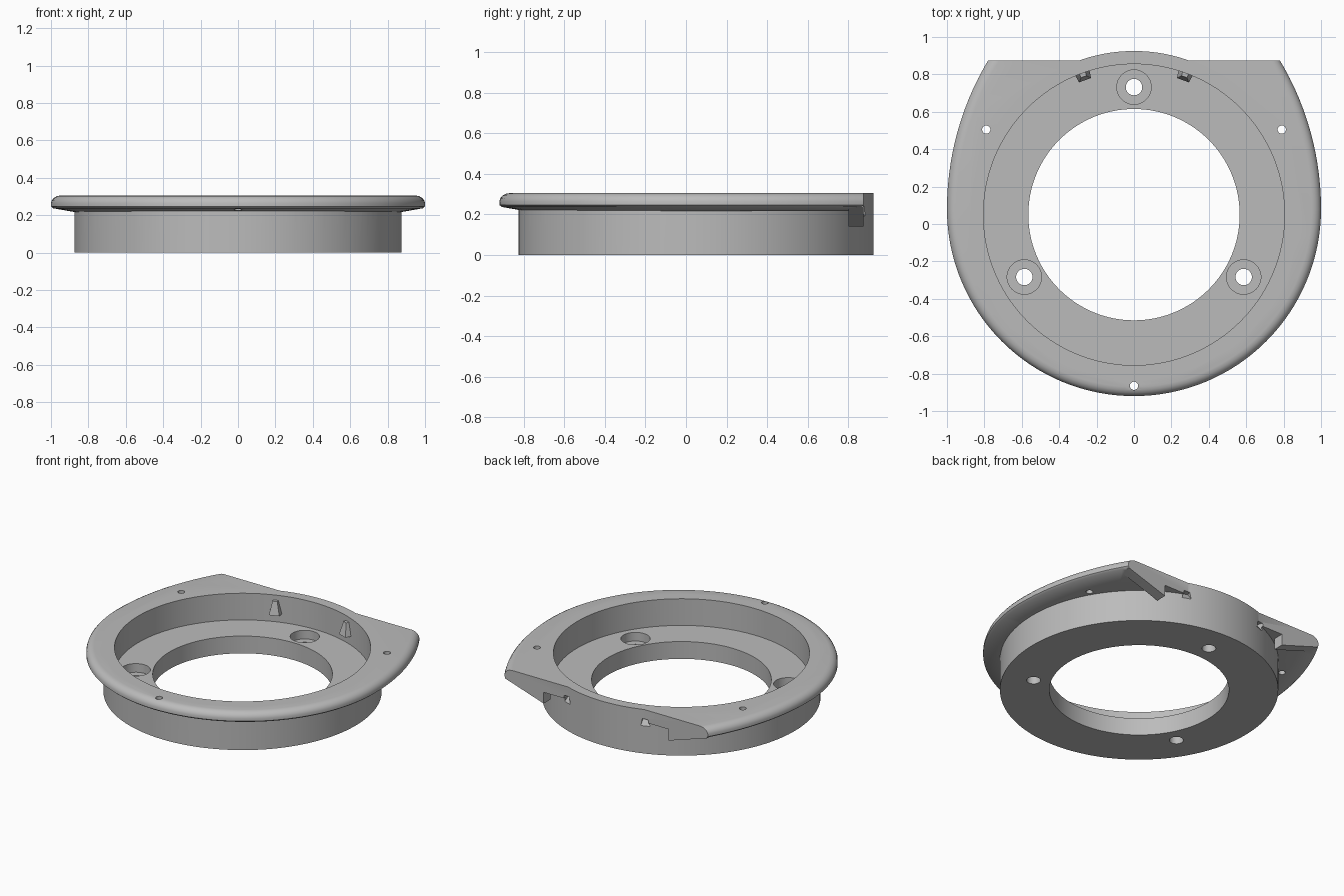
import bpy, bmesh, math
from mathutils import Vector, Matrix

if "Cube" in bpy.data.objects:
    bpy.data.objects.remove(bpy.data.objects["Cube"])

CY = 0.05          # centre of the round housing along y
TOP = 0.305
FLOOR = 0.12
BACK = 0.875

grey = bpy.data.materials.new("plain grey")
grey.use_nodes = True
grey.diffuse_color = (0.5, 0.5, 0.5, 1)
grey.node_tree.nodes["Principled BSDF"].inputs["Base Color"].default_value = (0.5, 0.5, 0.5, 1)


def finish(name, bm):
    bmesh.ops.recalc_face_normals(bm, faces=bm.faces[:])
    mesh = bpy.data.meshes.new(name)
    bm.to_mesh(mesh)
    bm.free()
    mesh.materials.append(grey)
    obj = bpy.data.objects.new(name, mesh)
    bpy.context.collection.objects.link(obj)
    return obj


def cylinder(name, x, y, radius, z0, z1, sides=128):
    bm = bmesh.new()
    bmesh.ops.create_cone(bm, cap_ends=True, segments=sides, radius1=radius, radius2=radius,
                          depth=z1 - z0, matrix=Matrix.Translation((x, y, (z0 + z1) / 2)))
    return finish(name, bm)


def hull(name, points):
    bm = bmesh.new()
    for p in points:
        bm.verts.new(p)
    bmesh.ops.convex_hull(bm, input=bm.verts[:])
    return finish(name, bm)


def combine(target, tool, operation):
    """Apply one boolean and remove the tool object."""
    tool.hide_render = True
    mod = target.modifiers.new("cut", "BOOLEAN")
    mod.operation, mod.object, mod.solver = operation, tool, "EXACT"
    graph = bpy.context.evaluated_depsgraph_get()
    graph.update()
    mesh = bpy.data.meshes.new_from_object(target.evaluated_get(graph))
    target.modifiers.clear()
    target.data = mesh
    bpy.data.objects.remove(tool)


def outline(inset):
    """Front half circle with two flatter arcs running to the back."""
    cy, big = 0.08, 1.546
    right = [(1 - big + (big - inset) * math.cos(a), cy + (big - inset) * math.sin(a))
             for a in (math.radians(36) * i / 16 for i in range(17))]
    front = [((1 - inset) * math.cos(a), cy + (1 - inset) * math.sin(a))
             for a in (-math.pi * i / 64 for i in range(1, 64))]
    left = [(-x, y) for x, y in right]
    return right[::-1] + front + left


# Flange: stacked outlines with a rounded upper edge and sloping underside
bm = bmesh.new()
rings = []
for inset, z in [(0.12, 0.218), (0.012, 0.237), (0, 0.247), (0, 0.265), (0.005, 0.28),
                 (0.016, 0.293), (0.032, 0.302), (0.05, TOP)]:
    rings.append([bm.verts.new((x, y, z)) for x, y in outline(inset)])
for low, high in zip(rings, rings[1:]):
    n = len(low)
    for i in range(n):
        j = (i + 1) % n
        bm.faces.new((low[i], low[j], high[j], high[i]))
bm.faces.new(rings[0])
bm.faces.new(rings[-1])
flange = finish("flange", bm)
back_cut = hull("back_cutter", [(x, y, z) for x in (-2, 2) for y in (BACK, 2) for z in (-1, 1)])
combine(flange, back_cut, "DIFFERENCE")

# Round housing joined with flange and back gussets
housing = cylinder("ring_housing", 0, CY, 0.875, 0, TOP, 160)
combine(housing, flange, "UNION")
for side in (-1, 1):
    gusset = hull("gusset", [(side * x, y, z) for y in (0.8, BACK)
                             for x, z in [(0.48, 0.14), (0.775, 0.235), (0.775, 0.25), (0.48, 0.25)]])
    combine(housing, gusset, "UNION")

# Recess and central opening
combine(housing, cylinder("recess_cutter", 0, CY, 0.805, FLOOR, 1, 160), "DIFFERENCE")
combine(housing, cylinder("opening_cutter", 0, CY, 0.565, -1, 1), "DIFFERENCE")

# Three counterbored screw holes
for k in range(3):
    a = math.radians(90 + 120 * k)
    x, y = 0.677 * math.cos(a), CY + 0.005 + 0.677 * math.sin(a)
    combine(housing, cylinder("bore_cutter", x, y, 0.092, 0.06, 0.2, 48), "DIFFERENCE")
    combine(housing, cylinder("screw_cutter", x, y, 0.044, -1, 0.2, 32), "DIFFERENCE")

# Small pin holes through the flange
for x, y in [(-0.79, 0.505), (0.79, 0.505), (0, -0.865)]:
    combine(housing, cylinder("pin_cutter", x, y, 0.022, -1, 1, 24), "DIFFERENCE")


def wedge(name, angle, corners):
    """Hull of mirrored (radius, half width, z) corners placed around the ring."""
    turn = Matrix.Translation((0, CY, 0)) @ Matrix.Rotation(angle, 4, "Z")
    return hull(name, [turn @ Vector((r, s * w, z)) for r, w, z in corners for s in (-1, 1)])


# Wedge catches inside the wall, with matching pockets outside
for label, degrees in (("left", 70), ("right", 110)):
    angle = math.radians(degrees)
    pocket = wedge("pocket_cutter", angle, [(0.89, 0.035, 0.17), (0.89, 0.02, 0.24), (0.84, 0.02, 0.24)])
    combine(housing, pocket, "DIFFERENCE")
    wedge(label + "_catch", angle, [(0.815, 0.042, 0.18), (0.765, 0.034, 0.18),
                                    (0.815, 0.018, 0.27), (0.785, 0.015, 0.27)])

# Smooth shading on the curved walls
bpy.ops.object.select_all(action="DESELECT")
housing.select_set(True)
bpy.context.view_layer.objects.active = housing
bpy.ops.object.shade_smooth_by_angle(angle=math.radians(30))
